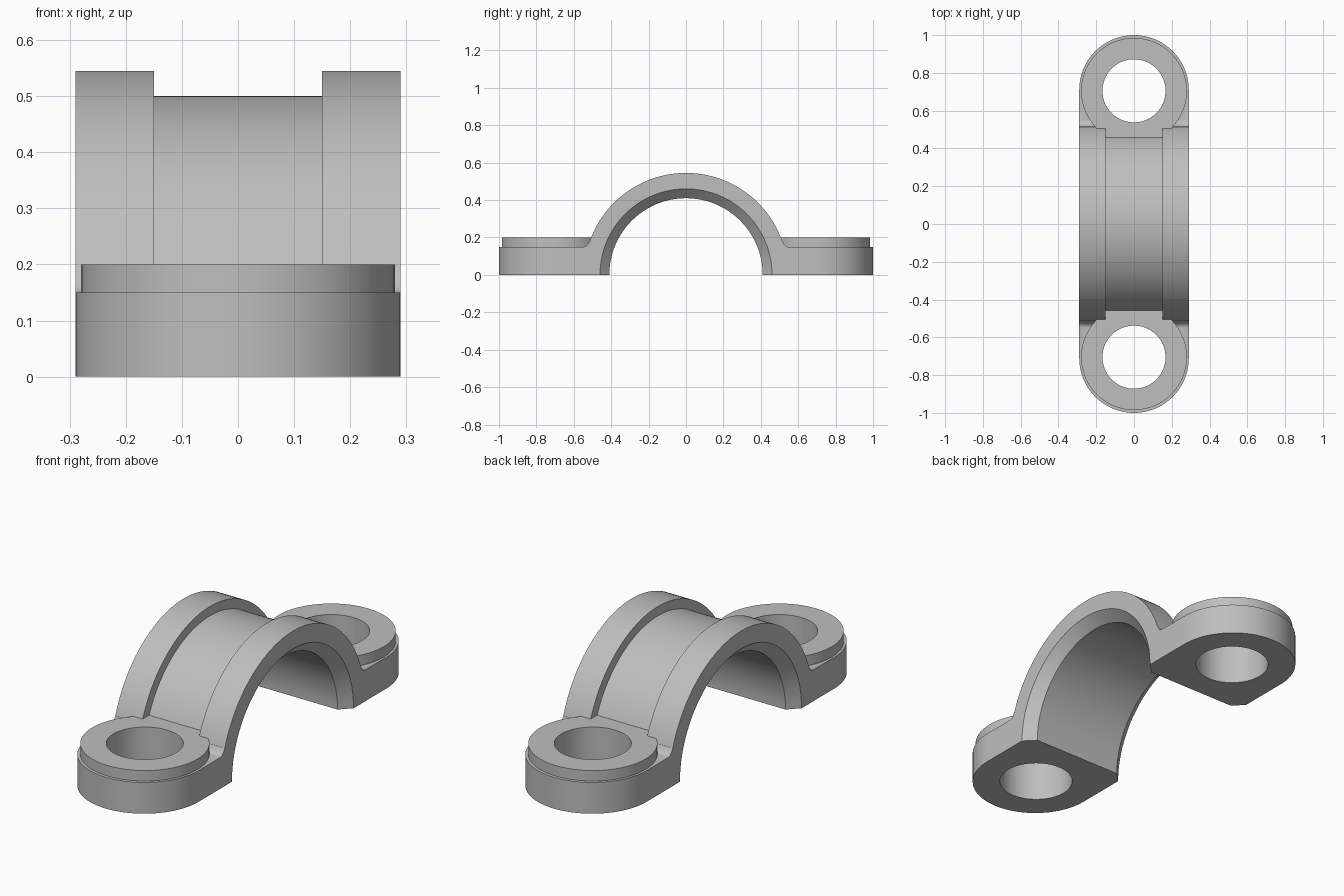
import bpy, bmesh, math
from mathutils import Matrix, Vector

default = bpy.data.objects.get("Cube")
if default:
    bpy.data.objects.remove(default, do_unlink=True)

HALF_W = 0.29      # half width of the strap
RIB_X = 0.15       # inner edge of the raised ribs
EAR_Y = 0.71       # centre of the rounded ears
HOLE_Y = 0.705

steel = bpy.data.materials.new("grey steel")
steel.use_nodes = True
colour = (0.52, 0.52, 0.52, 1)
steel.diffuse_color = colour
steel.node_tree.nodes["Principled BSDF"].inputs["Base Color"].default_value = colour


def finish(name, bm):
    bmesh.ops.recalc_face_normals(bm, faces=bm.faces)
    mesh = bpy.data.meshes.new(name)
    bm.to_mesh(mesh)
    bm.free()
    mesh.materials.append(steel)
    obj = bpy.data.objects.new(name, mesh)
    bpy.context.collection.objects.link(obj)
    return obj


def prism(name, points, offset):
    """Extrude a closed 3D outline along an offset."""
    bm = bmesh.new()
    face = bm.faces.new([bm.verts.new(p) for p in points])
    new = bmesh.ops.extrude_face_region(bm, geom=[face], use_keep_orig=True)["geom"]
    verts = [g for g in new if isinstance(g, bmesh.types.BMVert)]
    bmesh.ops.translate(bm, verts=verts, vec=Vector(offset))
    return finish(name, bm)


def wheel(name, profile, steps=128):
    """Revolve (x, radius) points around the x axis and cap both ends."""
    bm = bmesh.new()
    rings = []
    for x, r in profile:
        angles = [2 * math.pi * i / steps for i in range(steps)]
        rings.append([bm.verts.new((x, r * math.cos(a), r * math.sin(a))) for a in angles])
    for a, b in zip(rings, rings[1:]):
        for i in range(steps):
            j = (i + 1) % steps
            bm.faces.new((a[i], a[j], b[j], b[i]))
    bm.faces.new(rings[0])
    bm.faces.new(rings[-1])
    return finish(name, bm)


def cylinder(name, y, radius, z0, z1):
    bm = bmesh.new()
    bmesh.ops.create_cone(bm, cap_ends=True, segments=96, radius1=radius, radius2=radius,
                          depth=z1 - z0, matrix=Matrix.Translation((0, y, (z0 + z1) / 2)))
    return finish(name, bm)


def box(name, low, high):
    (x0, y0, z0), (x1, y1, z1) = low, high
    return prism(name, [(x0, y0, z0), (x1, y0, z0), (x1, y1, z0), (x0, y1, z0)],
                 (0, 0, z1 - z0))


def combine(target, tool, operation):
    mod = target.modifiers.new(operation.lower(), "BOOLEAN")
    mod.operation = operation
    mod.solver = "EXACT"
    mod.object = tool
    bpy.context.view_layer.objects.active = target
    bpy.ops.object.modifier_apply(modifier=mod.name)
    bpy.data.objects.remove(tool, do_unlink=True)


# Arch with a shallow groove between two ribs
cap = wheel("bearing_cap", [(-HALF_W, 0.545), (-RIB_X, 0.545), (-RIB_X, 0.5),
                            (RIB_X, 0.5), (RIB_X, 0.545), (HALF_W, 0.545)])

for side in (-1, 1):
    # Rounded ear
    arc = [math.pi * i / 48 for i in range(49)]
    outline = [(HALF_W * math.cos(a), side * (EAR_Y + HALF_W * math.sin(a)), 0) for a in arc]
    outline = [(HALF_W, side * 0.3, 0)] + outline + [(-HALF_W, side * 0.3, 0)]
    combine(cap, prism("ear", outline, (0, 0, 0.15)), "UNION")
    # Raised boss, running back to the groove floor
    combine(cap, cylinder("boss", side * HOLE_Y, 0.28, 0.1, 0.2), "UNION")
    y0, y1 = sorted((side * 0.43, side * 0.6))
    combine(cap, box("boss_web", (-RIB_X, y0, 0.1), (RIB_X, y1, 0.2)), "UNION")
    # Small fillets where the ribs meet the ear
    curve = [(0.49, 0.1), (0.548, 0.1), (0.548, 0.149), (0.536, 0.153),
             (0.526, 0.161), (0.515, 0.181), (0.49, 0.181)]
    for x in (-HALF_W, RIB_X):
        points = [(x, side * y, z) for y, z in curve]
        combine(cap, prism("fillet", points, (HALF_W - RIB_X, 0, 0)), "UNION")

# Chamfered bore, bolt holes and flat underside
combine(cap, wheel("bore", [(-0.34, 0.51), (-0.24, 0.41), (0.24, 0.41), (0.34, 0.51)]),
        "DIFFERENCE")
for side in (-1, 1):
    combine(cap, cylinder("bolt_hole", side * HOLE_Y, 0.167, -0.5, 0.5), "DIFFERENCE")
combine(cap, box("underside", (-1, -2, -1), (1, 2, 0)), "DIFFERENCE")

bpy.ops.object.select_all(action="DESELECT")
cap.select_set(True)
bpy.context.view_layer.objects.active = cap
bpy.ops.object.shade_smooth_by_angle(angle=math.radians(30))
